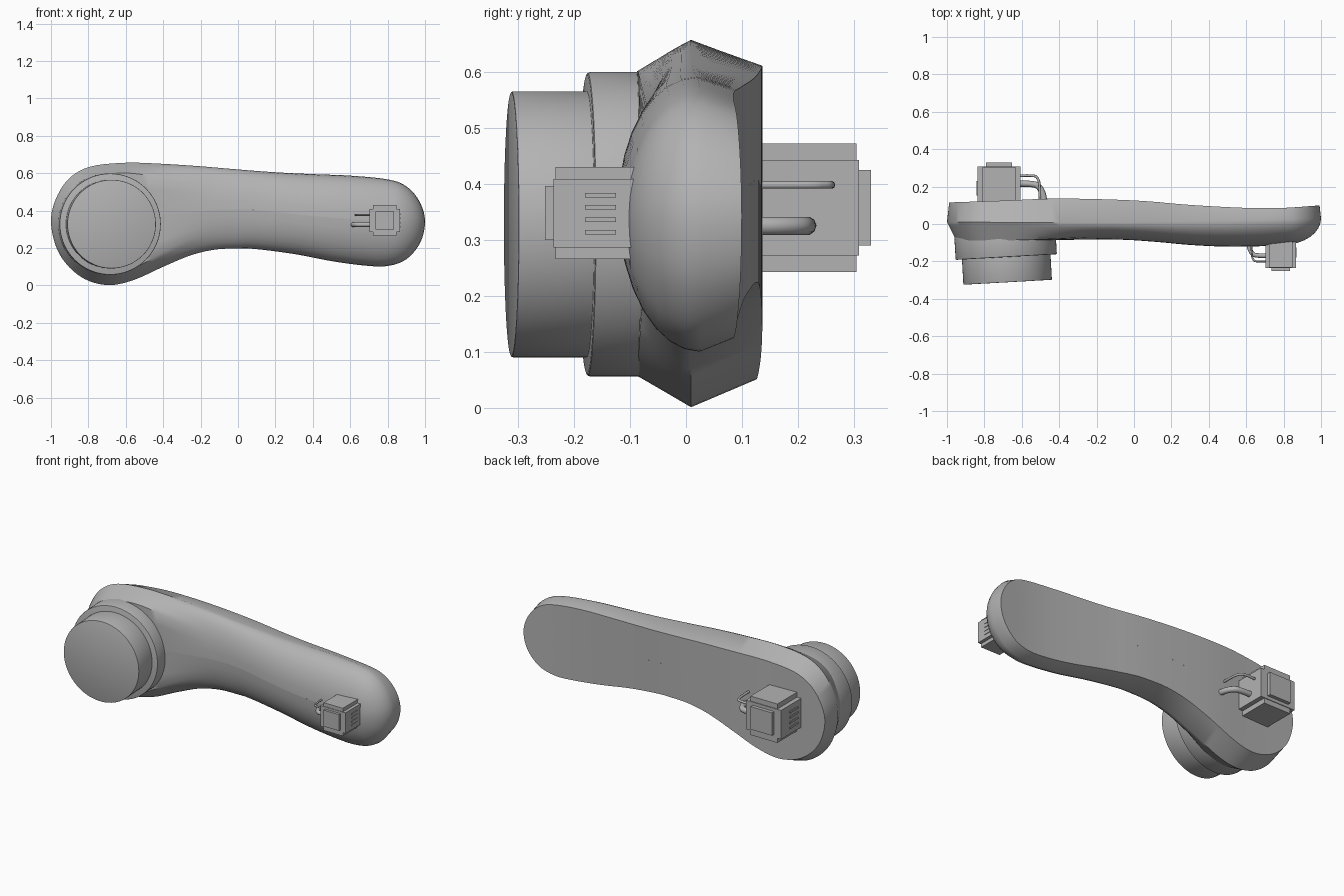
import bpy, bmesh, math
from mathutils import Matrix, Vector

if "Cube" in bpy.data.objects:
    bpy.data.objects.remove(bpy.data.objects["Cube"])

grey = bpy.data.materials.new("plain grey")
grey.use_nodes = True
grey.diffuse_color = (0.45, 0.45, 0.45, 1)
grey.node_tree.nodes["Principled BSDF"].inputs["Base Color"].default_value = (0.45, 0.45, 0.45, 1)


def finish(bm, name, angle=35, matrix=None):
    """Turn a bmesh into a named, shaded object."""
    bmesh.ops.recalc_face_normals(bm, faces=bm.faces)
    if matrix:
        bm.transform(matrix)
    mesh = bpy.data.meshes.new(name)
    bm.to_mesh(mesh)
    bm.free()
    mesh.materials.append(grey)
    obj = bpy.data.objects.new(name, mesh)
    bpy.context.collection.objects.link(obj)
    bpy.ops.object.select_all(action="DESELECT")
    obj.select_set(True)
    bpy.context.view_layer.objects.active = obj
    bpy.ops.object.shade_smooth_by_angle(angle=math.radians(angle))
    return obj


def spline(pts, closed=False, steps=5):
    """Sample a smooth curve through the points."""
    pts = [Vector(p) for p in pts]
    n = len(pts)
    pick = (lambda i: pts[i % n]) if closed else (lambda i: pts[max(0, min(n - 1, i))])
    out = []
    for i in range(n if closed else n - 1):
        a, b, c, d = (pick(i + k) for k in (-1, 0, 1, 2))
        for s in range(steps):
            t = s / steps
            out.append(0.5 * (2 * b + (c - a) * t + (2 * a - 5 * b + 4 * c - d) * t ** 2
                              + (3 * b - a - 3 * c + d) * t ** 3))
    return out if closed else out + [pts[-1]]


def lookup(pts):
    """Smooth function of x through the points."""
    samples = spline(pts)

    def value(x):
        if x <= samples[0].x:
            return samples[0].y
        for p, q in zip(samples, samples[1:]):
            if x <= q.x:
                return p.y + (q.y - p.y) * (x - p.x) / (q.x - p.x)
        return samples[-1].y
    return value


def smooth(x, lo, hi):
    t = max(0, min(1, (x - lo) / (hi - lo)))
    return t * t * (3 - 2 * t)


# Arm: outline rings drawn in towards a spine, domed in front and flat behind
outline = spline([
    (-1, .34), (-.975, .46), (-.905, .57), (-.79, .635), (-.6, .656), (-.4, .65), (-.2, .637),
    (0, .62), (.2, .605), (.4, .595), (.6, .587), (.8, .567), (.9, .53), (.97, .45), (1, .345),
    (.975, .23), (.9, .14), (.8, .104), (.68, .106), (.5, .13), (.3, .168), (.1, .194), (0, .197),
    (-.12, .192), (-.25, .162), (-.4, .1), (-.55, .032), (-.68, .002), (-.8, .025), (-.9, .095),
    (-.97, .2)], closed=True)
spine_z = lookup([(-.7, .33), (-.4, .375), (0, .408), (.4, .371), (.8, .338)])
back_y = lookup([(-1, .115), (-.7, .125), (-.4, .136), (0, .126), (.3, .102), (.6, .086), (.8, .086), (1, .1)])
front_y = lookup([(-1, -.09), (-.4, -.085), (-.1, -.083), (.1, -.094), (.3, -.112), (.5, -.121), (.7, -.118), (.8, -.11)])
mid_y = lookup([(-1, .01), (0, .01), (1, .03)])


def inset(p, tx, tz):
    sx = max(-.7, min(.8, p.x))
    sz = spine_z(sx)
    return sx + (p.x - sx) * (1 - tx), sz + (p.y - sz) * (1 - tz)


LAYERS = 9
bm = bmesh.new()
rings = []
for t in (1, .6, 0):                         # back face out to its rim
    ring = []
    for p in outline:
        rim = .15 - .05 * smooth(p.x, -.6, .7)
        x, z = inset(p, .04 + .96 * t, rim + (1 - rim) * t)
        ring.append(bm.verts.new((x, back_y(x), z)))
    rings.append(ring)
for k in range(LAYERS):                      # widest line to the front ridge
    ring = []
    angle = math.pi / 2 * k / (LAYERS - 1)
    flat_t = .034 * k if k <= 5 else .17 + .83 * (k - 5) / 3
    for p in outline:
        w = smooth(p.x, -.65, -.1)
        t = flat_t + (1 - math.cos(angle) - flat_t) * w
        f = min(1, k / 5) * (1 - w) + math.sin(angle) * w
        x, z = inset(p, t, t)
        ring.append(bm.verts.new((x, mid_y(x) + (front_y(x) - mid_y(x)) * f, z)))
    rings.append(ring)
for a, b in zip(rings, rings[1:]):
    for i in range(len(a)):
        j = (i + 1) % len(a)
        bm.faces.new((a[i], a[j], b[j], b[i]))
bmesh.ops.remove_doubles(bm, verts=bm.verts, dist=.0005)
finish(bm, "arm", 40)


# Round collar and cap, slightly turned
def disc(name, radius, near, far, bevel):
    bm = bmesh.new()
    bmesh.ops.create_cone(bm, cap_ends=True, segments=72, radius1=radius, radius2=radius, depth=far - near)
    rim = [e for e in bm.edges if len(e.link_faces) == 2 and e.calc_face_angle() > 1]
    bmesh.ops.bevel(bm, geom=rim, offset=bevel, segments=2, affect="EDGES", profile=.5)
    place = (Matrix.Translation((-.693, 0, .328)) @ Matrix.Rotation(math.radians(3.2), 4, "Z")
             @ Matrix.Translation((0, -(near + far) / 2, 0)) @ Matrix.Rotation(math.pi / 2, 4, "X"))
    finish(bm, name, 35, place)


disc("collar", .271, .0, .177, .005)
disc("cap", .237, .1, .312, .003)


# Plug connectors: a notched block with a face plate, side ribs and two wires
def block(bm, x0, x1, y0, y1, z0, z1):
    size = Matrix.Diagonal((x1 - x0, y1 - y0, z1 - z0, 1))
    centre = Matrix.Translation(((x0 + x1) / 2, (y0 + y1) / 2, (z0 + z1) / 2))
    bmesh.ops.create_cube(bm, size=1, matrix=centre @ size)


def wire(name, path, radius, z, matrix):
    curve = bpy.data.curves.new(name, "CURVE")
    curve.dimensions = "3D"
    curve.bevel_depth = radius
    curve.bevel_resolution = 3
    curve.use_fill_caps = True
    line = curve.splines.new("POLY")
    pts = spline(path)
    line.points.add(len(pts) - 1)
    for point, p in zip(line.points, pts):
        point.co = (p.x, -p.y, z, 1)
    obj = bpy.data.objects.new(name + "_path", curve)
    bpy.context.collection.objects.link(obj)
    bpy.context.view_layer.update()
    bm = bmesh.new()
    tube = obj.evaluated_get(bpy.context.evaluated_depsgraph_get())
    bm.from_mesh(tube.to_mesh())
    tube.to_mesh_clear()
    bpy.data.objects.remove(obj)
    finish(bm, name, 50, matrix)


def connector(side, position, turn, scale):
    place = Matrix.Translation(position) @ Matrix.Rotation(turn, 4, "Z") @ Matrix.Scale(scale, 4)
    bm = bmesh.new()
    block(bm, -.082, .082, -.156, .02, -.061, .061)
    block(bm, -.063, .063, -.153, .02, -.082, .082)
    block(bm, -.05, .05, -.171, -.15, -.048, .048)
    for i in range(4):
        z = -.034 + .022 * i
        block(bm, .08, .085, -.1, -.045, z - .004, z + .004)
    finish(bm, side + "_connector", 30, place)
    wire(side + "_thick_wire", [(-.172, -.02), (-.17, .04), (-.152, .078), (-.125, .088), (-.07, .09)],
         .012, -.023, place)
    wire(side + "_thin_wire", [(-.157, -.02), (-.155, .08), (-.147, .11), (-.13, .12), (-.07, .12)],
         .005, .029, place)


connector("front", (.785, -.08, .348), 0, 1)
connector("back", (-.722, .09, .3575), math.pi, 1.4)
